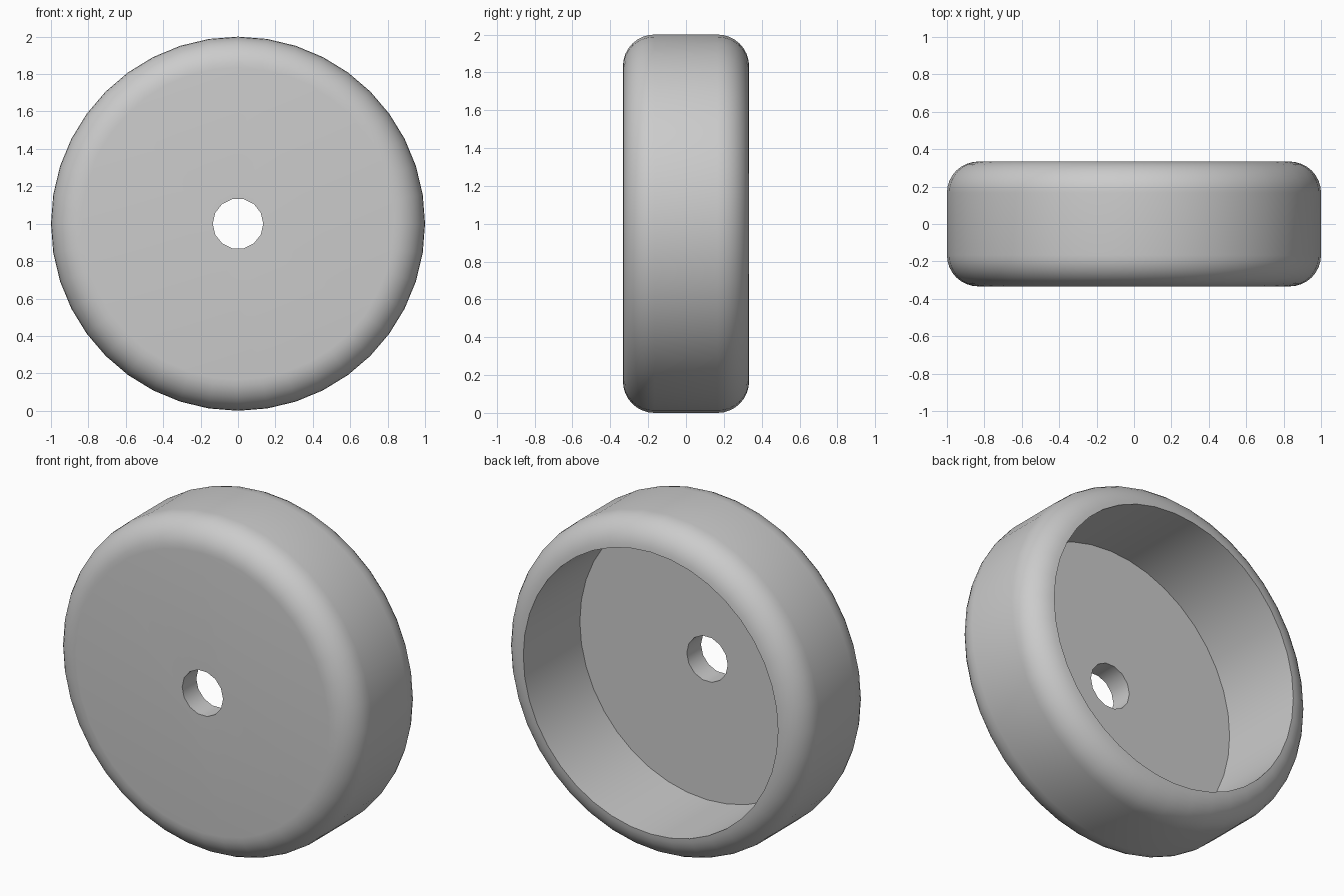
import bpy
import bmesh
from math import sin, cos, pi, radians
from mathutils import Matrix

cube = bpy.data.objects.get("Cube")
if cube:
    bpy.data.objects.remove(cube, do_unlink=True)

SEGMENTS = 40
HALF = 1 / 3        # half of the width
FILLET = 1 / 6      # rounding of the outer edges
CAVITY = 0.84       # radius of the open recess
FLOOR = -0.2        # depth position of the recess floor
BORE = 0.135        # radius of the axle hole

grey = bpy.data.materials.new("plain grey")
grey.use_nodes = True
colour = (0.60, 0.60, 0.60, 1)
grey.diffuse_color = colour
grey.node_tree.nodes["Principled BSDF"].inputs["Base Color"].default_value = colour


def fillet(start, side):
    """Quarter-round points (radius, y) on the side facing -y or +y."""
    steps = 8
    for i in range(steps + 1):
        a = start + (pi / 2 - 2 * start) * i / steps
        yield (1 - FILLET + FILLET * sin(a), side * (HALF - FILLET + FILLET * cos(a)))


def lathe(name, profile):
    """Turn a (radius, y) profile about the y axis and cap both ends."""
    bm = bmesh.new()
    rings = []
    for r, y in profile:
        rings.append([bm.verts.new((r * cos(2 * pi * k / SEGMENTS), y,
                                    1 + r * sin(2 * pi * k / SEGMENTS)))
                      for k in range(SEGMENTS)])
    for a, b in zip(rings, rings[1:]):
        for k in range(SEGMENTS):
            n = (k + 1) % SEGMENTS
            bm.faces.new((a[k], a[n], b[n], b[k]))
    bm.faces.new(rings[0])
    bm.faces.new(rings[-1])
    bmesh.ops.recalc_face_normals(bm, faces=bm.faces)
    return finish(name, bm)


def finish(name, bm):
    mesh = bpy.data.meshes.new(name)
    bm.to_mesh(mesh)
    bm.free()
    mesh.materials.append(grey)
    obj = bpy.data.objects.new(name, mesh)
    bpy.context.collection.objects.link(obj)
    return obj


# Wheel shell: rounded outside, open recess at the back
front = list(fillet(0, -1))
back = list(fillet(0, 1))[:0:-1]
wheel = lathe("wheel_shell", front + back + [(CAVITY, HALF), (CAVITY, FLOOR)])

# Axle hole through the front disc
bm = bmesh.new()
bmesh.ops.create_cone(bm, cap_ends=True, segments=14, radius1=BORE, radius2=BORE, depth=1,
                      matrix=Matrix.Translation((0, 0, 1)) @ Matrix.Rotation(pi / 2, 4, "X")
                      @ Matrix.Rotation(pi / 2, 4, "Z"))
cutter = finish("axle_hole_cutter", bm)
cutter.hide_render = True

cut = wheel.modifiers.new("axle hole", "BOOLEAN")
cut.operation = "DIFFERENCE"
cut.object = cutter
cut.solver = "EXACT"

bpy.ops.object.select_all(action="DESELECT")
wheel.select_set(True)
bpy.context.view_layer.objects.active = wheel
bpy.ops.object.modifier_apply(modifier=cut.name)
bpy.data.objects.remove(cutter, do_unlink=True)

# Smooth the turned surfaces, keep the rims sharp
bpy.ops.object.shade_smooth_by_angle(angle=radians(30))
